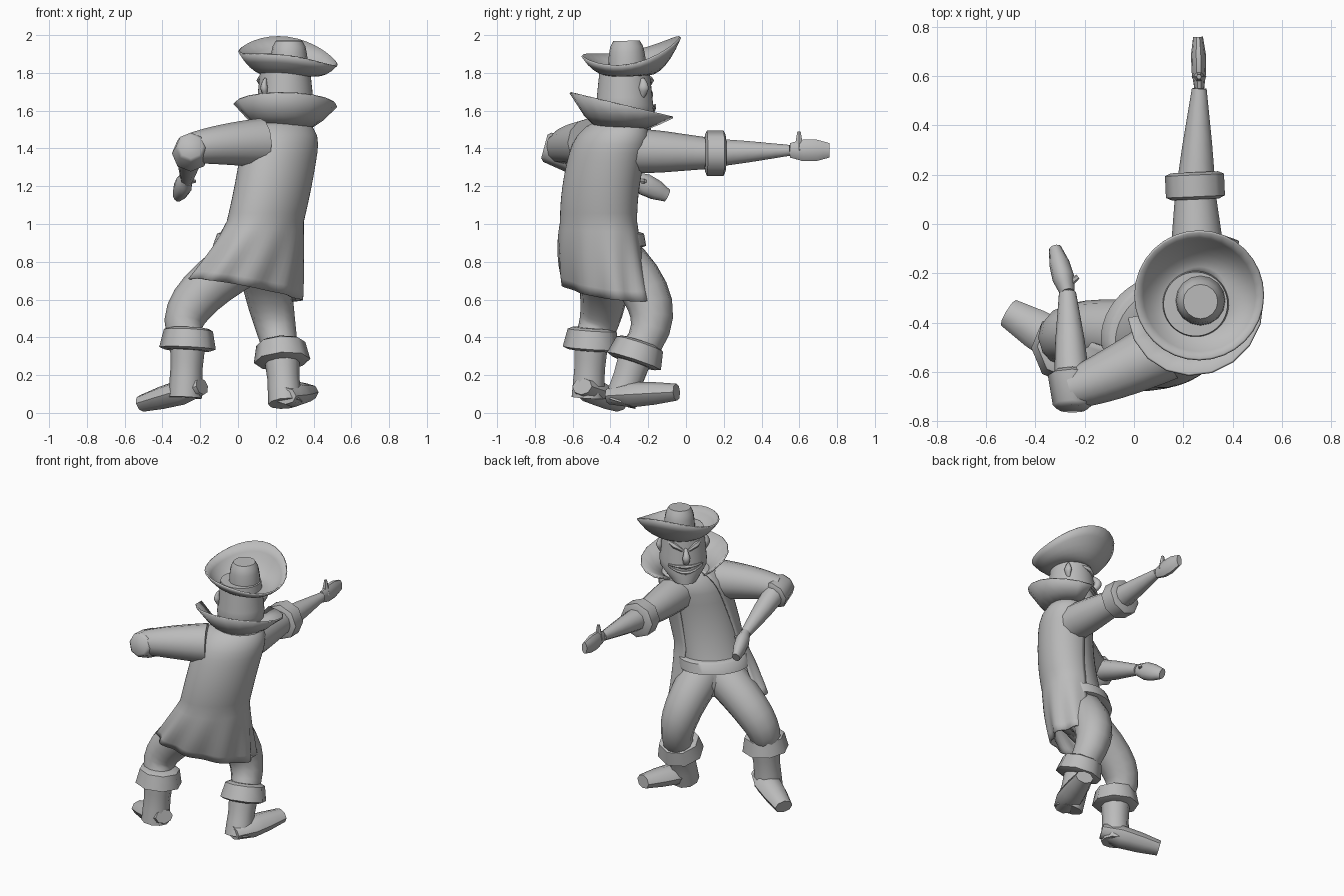
import bpy, bmesh
from math import sin, cos, pi, radians, sqrt
from mathutils import Vector

cube = bpy.data.objects.get("Cube")
if cube:
    bpy.data.objects.remove(cube)

grey = bpy.data.materials.new("plain_grey")
grey.use_nodes = True
grey.diffuse_color = (.5, .5, .5, 1)
grey.node_tree.nodes["Principled BSDF"].inputs["Base Color"].default_value = grey.diffuse_color


def loft(name, rows, closed=True, caps=True, thick=0):
    """Skin a list of equal-length point rows with smooth shading."""
    bm = bmesh.new()
    grid = [[bm.verts.new(point) for point in row] for row in rows]
    count = len(grid[0])
    for low, high in zip(grid, grid[1:]):
        for i in range(count if closed else count - 1):
            j = (i + 1) % count
            bm.faces.new((low[i], low[j], high[j], high[i]))
    if closed and caps:
        bm.faces.new(grid[0])
        bm.faces.new(grid[-1])
    bmesh.ops.recalc_face_normals(bm, faces=bm.faces)
    mesh = bpy.data.meshes.new(name)
    bm.to_mesh(mesh)
    bm.free()
    mesh.materials.append(grey)
    obj = bpy.data.objects.new(name, mesh)
    bpy.context.collection.objects.link(obj)
    if thick:
        solid = obj.modifiers.new("thickness", "SOLIDIFY")
        solid.thickness = thick
        solid.offset = 0
    bpy.ops.object.select_all(action="DESELECT")
    obj.select_set(True)
    bpy.context.view_layer.objects.active = obj
    bpy.ops.object.shade_smooth_by_angle(angle=radians(50))


def sample(values, s):
    """Read a list of values at a fraction of its length."""
    place = s * (len(values) - 1)
    i = min(int(place), len(values) - 2)
    return values[i] + (values[i + 1] - values[i]) * (place - i)


def straight(start, end, steps=6):
    return [start.lerp(end, i / steps) for i in range(steps + 1)]


def bend(start, middle, end, steps=8):
    """Smooth path from start to end that passes through the middle joint."""
    pull = middle * 2 - (start + end) / 2
    return [start.lerp(pull, i / steps).lerp(pull.lerp(end, i / steps), i / steps)
            for i in range(steps + 1)]


def tube(name, path, radii, side_scale=1, up_scale=1, sides=10):
    """Sweep an ellipse along a path, with radii spread evenly over it."""
    last = len(path) - 1
    along = (path[last] - path[0]).normalized()
    reference = Vector((0, 1, 0)) if abs(along.z) > .7 else Vector((0, 0, 1))
    rows = []
    for i, point in enumerate(path):
        tangent = (path[min(i + 1, last)] - path[max(i - 1, 0)]).normalized()
        side = tangent.cross(reference).normalized()
        up = side.cross(tangent)
        radius = sample(radii, i / last)
        turns = [2 * pi * k / sides for k in range(sides)]
        rows.append([point + radius * (side * side_scale * cos(t) + up * up_scale * sin(t))
                     for t in turns])
    loft(name, rows)


def cuff(name, start, end, first, second):
    """Chunky turned-back band with a bevelled lip at both ends."""
    path = [start.lerp(end, s) for s in (0, .1, .9, 1)]
    tube(name, path, (first * .8, first, second, second * .8), sides=8)


def oval(centre, width, depth, turn=45, gap=0, fold=0, tilt=0, count=40):
    """Oval in the body's turned axes, optionally open at the chest."""
    a, g = radians(turn), radians(gap)
    right, ahead = Vector((cos(a), sin(a), 0)), Vector((-sin(a), cos(a), 0))
    row = []
    for i in range(count):
        t = g + 2 * (pi - g) * i / (count - 1 if gap else count)
        ripple = 1 + fold * cos(9 * t)
        row.append(centre + ripple * (right * width * sin(t) + ahead * depth * cos(t))
                   - Vector((0, 0, tilt * sin(t))))
    return row


# Torso: a bowed spine with a rule for its girth, from hem (0) to neck (1)
hem, back, neck = Vector((.04, -.41, .65)), Vector((.19, -.54, 1.1)), Vector((.24, -.35, 1.56))


def torso_row(t, scale=1, belly=0, coat=False):
    centre = hem.lerp(back, t).lerp(back.lerp(neck, t), t)
    skirt = max(0, 1 - t / .4) if coat else 0
    shoulder = max(0, t - .78) / .22
    width = scale * (.22 + .09 * skirt) * sqrt(1 - .85 * shoulder ** 3)
    centre += Vector((-belly, belly, 0))
    return oval(centre, width, width * (.8 - .1 * skirt), 45 - 15 * skirt,
                35 + 25 * (1 - t) if coat else 0, .05 * skirt, .06 * skirt)


loft("coat", [torso_row(i / 20, coat=True) for i in range(21)], closed=False, thick=.01)
loft("shirt", [torso_row(.25 + .75 * i / 9, .9, .03 * (1 - i / 9)) for i in range(10)])
loft("belt", [torso_row(t, s, .04) for t, s in ((.25, .9), (.26, 1.03), (.33, 1), (.34, .9))])
loft("hips", [torso_row(t, s, .01) for t, s in ((.05, .5), (.15, .85), (.3, .9))])

# Flared collar, open in front and higher at the back
collar_rows = []
for s in (0, .5, 1):
    ring = oval(Vector((.25, -.34, 1.5 + .13 * s ** 1.3)), .12 + .16 * s, .12 + .145 * s,
                gap=52, count=14)
    for point in ring:
        point.z -= .24 * s * (point.y + .34)
    collar_rows.append(ring)
loft("collar", collar_rows, closed=False, thick=.01)


# Head and face
def face(sideways, ahead, height):
    """Point in the head's own axes."""
    a = radians(42)
    return Vector((.25 + sideways * cos(a) - ahead * sin(a),
                   sideways * sin(a) + ahead * cos(a) - .325, height))


head_rows = []
for i in range(9):
    s = i / 8
    jaw = min(1, .45 + 2 * s)
    size = jaw * (.165 - .035 * s)
    head_rows.append(oval(face(0, .16 * (1 - jaw), 1.5 + .34 * s), size, size, 42))
loft("head", head_rows)

tube("nose", bend(face(0, .13, 1.74), face(0, .17, 1.69), face(0, .15, 1.65)), (.01, .025, .02))
for name, height, curl in (("upper_lip", 1.62, .01), ("lower_lip", 1.58, .04)):
    tube(name, bend(face(-.11, .12, height + curl), face(0, .155, height),
                    face(.11, .12, height + curl)), (.005, .015, .005), sides=6)
for side, name in ((1, "pointing_side"), (-1, "bent_side")):
    tube(name + "_brow", bend(face(.02 * side, .14, 1.73), face(.07 * side, .12, 1.76),
                              face(.1 * side, .07, 1.77)), (.01, .02, .01), sides=6)
    tube(name + "_ear", bend(face(.13 * side, 0, 1.66), face(.15 * side, 0, 1.72),
                             face(.14 * side, 0, 1.77)), (.01, .03, .01), .7)

# Hat: wavy upturned brim and a low crown
brim_rows = []
for step in range(7):
    s = step / 6
    radius = .09 + .17 * s
    row = []
    for i in range(32):
        t = 2 * pi * i / 32
        wave = .06 * cos(t - radians(125)) - .03 * cos(2 * t)
        row.append(Vector((.265 + radius * cos(t), radius * sin(t) - .29,
                           1.79 + .12 * s ** 2.4 + wave * s ** 1.5)))
    brim_rows.append(row)
loft("hat_brim", brim_rows, caps=False, thick=.01)
tube("hat_crown", straight(Vector((.27, -.31, 1.79)), Vector((.27, -.315, 1.97))),
     (.11, .1, .1, .095, .09, .07), sides=16)

# Outstretched arm
shoulder, wrist = Vector((.265, -.35, 1.39)), Vector((.265, .55, 1.39))
cuff_start, cuff_end = Vector((.25, .1, 1.375)), Vector((.245, .21, 1.375))
fingers = Vector((.26, .76, 1.39))
tube("pointing_sleeve", straight(shoulder, cuff_start), (.125, .11, .085), sides=12)
cuff("pointing_cuff", cuff_start, cuff_end, .12, .12)
tube("pointing_forearm", straight(cuff_start, wrist), (.085, .06, .03))
tube("pointing_hand", straight(wrist, fingers), (.04, .06, .06, .04), .5)
knuckle = wrist.lerp(fingers, .23)
tube("pointing_thumb", straight(knuckle, knuckle + Vector((0, 0, .1))), (.03, .01), sides=6)

# Bent arm, hand toward the hip
shoulder, elbow = Vector((.12, -.51, 1.43)), Vector((-.25, -.67, 1.4))
wrist, fingers = Vector((-.27, -.28, 1.24)), Vector((-.32, -.1, 1.15))
tube("bent_sleeve", bend(shoulder, Vector((-.09, -.61, 1.42)), elbow), (.13, .105, .08), sides=12)
cuff("bent_cuff", elbow + Vector((0, -.08, .01)), elbow + Vector((0, .07, -.03)), .08, .1)
tube("bent_forearm", straight(elbow, wrist), (.075, .06, .035))
tube("bent_hand", straight(wrist, fingers), (.04, .06, .055, .035), .75)
knuckle = wrist.lerp(fingers, .15)
tube("bent_thumb", straight(knuckle, knuckle + Vector((.05, .04, 0))), (.02, .01), sides=6)

# Legs, turned-back boot cuffs and boots
legs = (
    ("striding", Vector((.05, -.45, .82)), Vector((-.24, -.44, .58)), Vector((-.265, -.5, .39)),
     Vector((-.28, -.52, .08)), Vector((-.19, -.55, .14)), Vector((-.51, -.36, .05))),
    ("planted", Vector((.12, -.4, .85)), Vector((.175, -.19, .57)), Vector((.23, -.26, .32)),
     Vector((.25, -.35, .05)), Vector((.25, -.41, .09)), Vector((.37, -.05, .11))))
for name, hip, knee, calf, ankle, heel, toe in legs:
    tube(name + "_leg", bend(hip, knee, calf), (.14, .12, .09), sides=12)
    rise = (calf - ankle).normalized() * .06
    cuff(name + "_boot_cuff", calf - rise, calf + rise, .15, .13)
    tube(name + "_boot", straight(calf, ankle), (.095, .085, .09))
    tube(name + "_foot", straight(heel, toe), (.06, .09, .08, .06), 1, .75, sides=8)
